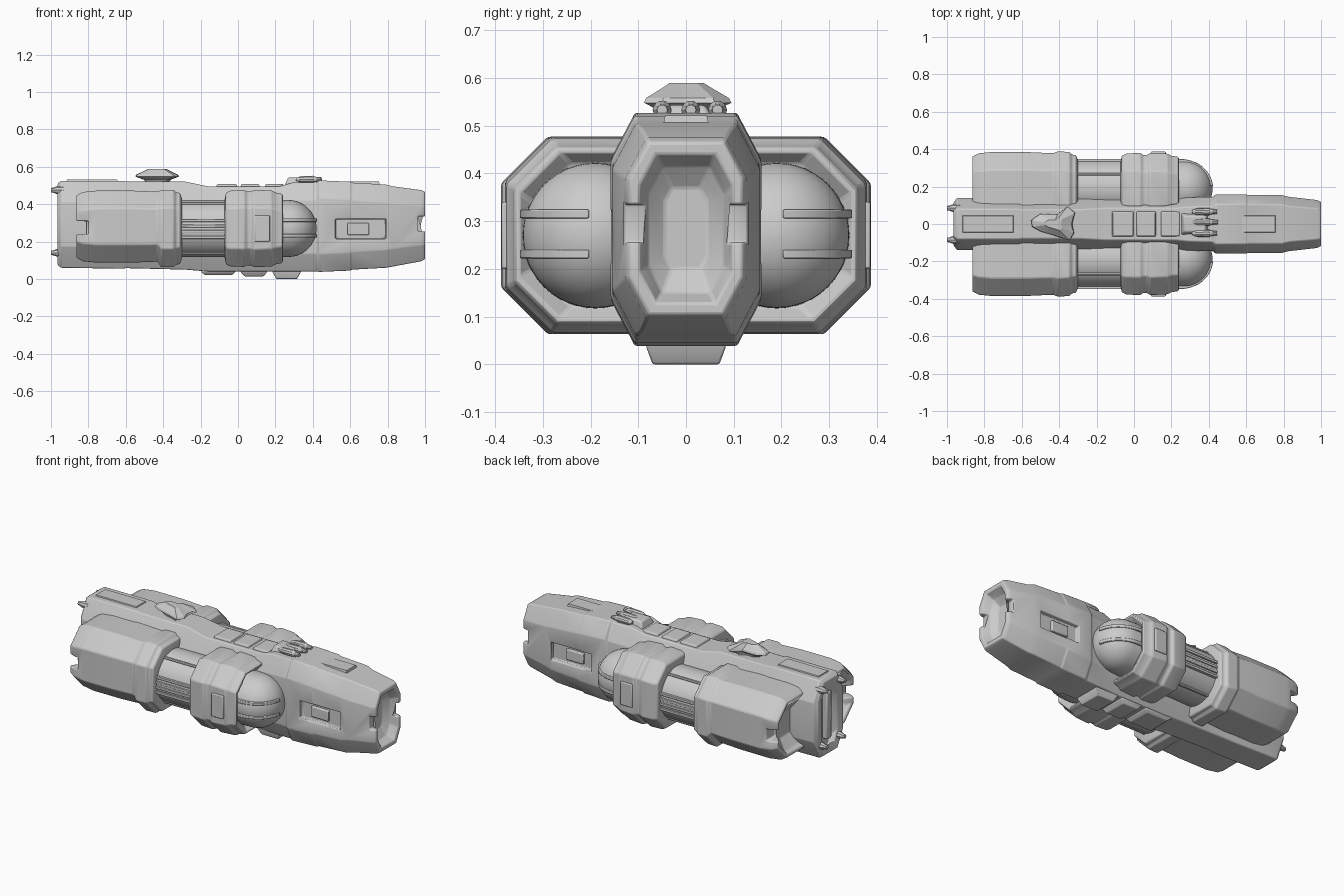
import bpy, bmesh, math
from mathutils import Vector


def finish(name, bm, bevel=0.0, angle=28, cutters=()):
    bmesh.ops.recalc_face_normals(bm, faces=bm.faces)
    me = bpy.data.meshes.new(name)
    bm.to_mesh(me)
    bm.free()
    ob = bpy.data.objects.new(name, me)
    bpy.context.collection.objects.link(ob)
    for c in cutters:
        m = ob.modifiers.new("cut", 'BOOLEAN')
        m.operation, m.object, m.solver = 'DIFFERENCE', c, 'EXACT'
    if bevel:
        m = ob.modifiers.new("bevel", 'BEVEL')
        m.width, m.segments, m.angle_limit = bevel, 2, math.radians(25)
    bpy.ops.object.select_all(action='DESELECT')
    ob.select_set(True)
    bpy.context.view_layer.objects.active = ob
    bpy.ops.object.shade_smooth_by_angle(angle=math.radians(angle))
    return ob


def loft(name, rings, **kw):
    bm = bmesh.new()
    vs = [[bm.verts.new(p) for p in r] for r in rings]
    n = len(vs[0])
    for a, b in zip(vs, vs[1:]):
        for i in range(n):
            j = (i + 1) % n
            bm.faces.new((a[i], a[j], b[j], b[i]))
    bm.faces.new(vs[0])
    bm.faces.new(vs[-1])
    return finish(name, bm, **kw)


def octagon(x, cy, cz, w, h, a, b):
    # chamfered rectangle across the ship: half sizes w, h; chamfers a, b
    pts = [(w, h - b), (w - a, h), (a - w, h), (-w, h - b),
           (-w, b - h), (a - w, -h), (w - a, -h), (w, b - h)]
    return [(x, cy + p, cz + q) for p, q in pts]


def box(name, x0, x1, y0, y1, z0, z1, bevel=0.0, taper=0.0, cutter=False):
    # box whose upper face is inset by taper
    rings = [[(x0 + t, y0 + t, z), (x1 - t, y0 + t, z), (x1 - t, y1 - t, z), (x0 + t, y1 - t, z)]
             for z, t in ((z0, 0), (z1, taper))]
    ob = loft(name, rings, bevel=bevel)
    if cutter:
        ob.hide_render = True
        ob.hide_set(True)
        ob.display_type = 'WIRE'
    return ob


def lathe_x(name, profile, cy, cz, n=40, **kw):
    return loft(name, [[(x, cy + r * math.cos(2 * math.pi * i / n), cz + r * math.sin(2 * math.pi * i / n))
                        for i in range(n)] for x, r in profile], **kw)


def side_box(name, s, x0, x1, y0, y1, z0, z1, **kw):
    return box(name, x0, x1, min(s * y0, s * y1), max(s * y0, s * y1), z0, z1, **kw)


# Main hull: chamfered loft with a hollow nose and a recessed stern
cuts = [box("nose_notch_cutter", 0.963, 1.1, -0.3, 0.3, 0.255, 0.335, cutter=True)]
for s in (1, -1):
    cuts.append(side_box("hull_window_cutter", s, 0.52, 0.79, 0.128, 0.3, 0.215, 0.32, cutter=True))
hull = [(-0.925, .09, .41, .05, .03), (-0.955, .12, .46, .075, .03),  # stern recess
        (-0.965, .075, .51, .115, .05), (-0.945, .06, .525, .14, .06),
        (-0.62, .055, .525, .14, .06), (-0.60, .058, .52, .137, .06),
        (-0.28, .05, .52, .138, .06), (-0.16, .04, .495, .135, .05),
        (0.22, .04, .495, .135, .05), (0.29, .04, .515, .142, .05),
        (0.42, .04, .517, .145, .05), (0.435, .038, .527, .157, .05),
        (0.60, .045, .52, .158, .05), (0.61, .05, .515, .155, .05),
        (0.79, .06, .505, .155, .05), (0.83, .067, .495, .145, .05),
        (0.98, .095, .475, .128, .045), (1.0, .105, .465, .118, .04),
        (1.0, .128, .44, .097, .035), (0.955, .15, .415, .08, .03),
        (0.925, .20, .37, .045, .015)]
loft("main_hull", [octagon(x, 0, (a + b) / 2, w, (b - a) / 2, c, c * 1.9) for x, a, b, w, c in hull],
     bevel=0.005, cutters=cuts)

# Stern slot frame and corner prongs
box("stern_slot_plate", -0.955, -0.92, -0.022, 0.022, 0.15, 0.43, bevel=0.006)
for s in (1, -1):
    for z in (0.14, 0.475):
        lathe_x("stern_prong", [(-0.93, .022), (-0.97, .02), (-0.985, .014), (-1.0, .012)], s * 0.085, z, n=8)

# Top spine plates, with a centre step
for x0, x1 in ((-0.12, 0.0), (0.01, 0.12), (0.14, 0.25)):
    box("spine_plate", x0, x1, -0.07, 0.07, 0.485, 0.507, bevel=0.004, taper=0.008)
box("rear_spine_plate", -0.92, -0.64, -0.05, 0.05, 0.515, 0.531, taper=0.006)
box("fore_spine_plate", 0.47, 0.76, -0.05, 0.05, 0.49, 0.521, taper=0.006)

# Belly keel blocks, the front one standing lowest
for x0, x1, z in ((-0.20, -0.01, .02), (0.01, 0.16, .014), (0.18, 0.34, 0.0)):
    k = [[(x0 + t, -w, zz), (x1 - t, -w, zz), (x1 - t, w, zz), (x0 + t, w, zz)]
         for zz, w, t in ((.06, .085, 0), (.035, .083, .005), (z, .07, .025))]
    loft("belly_keel", k, bevel=0.004)

# Side pods, one set each side
CY, CZ = 0.19, 0.27
for s in (1, -1):
    tag = "left" if s > 0 else "right"
    y = s * CY

    def pod(name, rows, **kw):
        loft(f"{tag}_{name}", [octagon(x, y, CZ + d, w, h, c, c) for x, w, h, c, d in rows], **kw)

    # front armoured drum with a dished face around the dome
    pod("front_drum", [(-0.072, .145, .15, .07, 0), (-0.065, .175, .19, .085, 0), (-0.04, .187, .203, .095, 0),
                       (0.035, .19, .205, .095, 0), (0.05, .178, .197, .09, 0), (0.07, .178, .197, .09, 0),
                       (0.085, .19, .207, .095, 0), (0.18, .186, .203, .095, 0), (0.2, .174, .192, .09, 0),
                       (0.235, .17, .185, .088, 0), (0.242, .16, .175, .085, 0), (0.21, .13, .15, .08, 0)],
        bevel=0.006)
    # rear engine housing with a collar and hollow tail
    slot = side_box("tail_slot_cutter", s, -0.95, -0.80, 0.30, 0.5, 0.24, 0.31, cutter=True)
    pod("rear_engine", [(-0.79, .09, .07, .04, 0), (-0.84, .13, .13, .06, 0), (-0.862, .155, .15, .08, .01),
                        (-0.865, .17, .165, .085, .01), (-0.83, .188, .185, .095, .01),
                        (-0.76, .195, .192, .095, .01), (-0.56, .194, .192, .095, .01),
                        (-0.43, .188, .187, .092, .01), (-0.41, .198, .207, .098, 0), (-0.345, .195, .207, .098, 0),
                        (-0.33, .18, .193, .09, 0), (-0.31, .178, .19, .09, 0), (-0.30, .15, .16, .08, 0)],
        bevel=0.006, cutters=[slot])
    # smooth core cylinder ending in a dome
    dome = [(0.27 + 0.15 * math.sin(t), 0.152 * math.cos(t))
            for t in [math.pi / 2 * i / 12 * 0.985 for i in range(13)]]
    lathe_x(f"{tag}_core_and_dome", [(-0.4, .153), (0.2, .153)] + dome, y, CZ, n=48)
    # rails along the exposed core
    for z in (0.215, 0.245, 0.275, 0.305):
        side_box(f"{tag}_core_rail", s, -0.32, -0.05, 0.30, 0.348, z, z + 0.016, bevel=0.003)
    for a in (60, 120, 240, 300):
        r = 0.152
        lathe_x(f"{tag}_core_pipe", [(-0.32, .009), (-0.05, .009)],
                y + r * math.cos(math.radians(a)), CZ + r * math.sin(math.radians(a)), n=8)
    # two lips that form the channel around the dome
    for z0, z1, k in ((.222, .240, 1), (.240, .306, .95), (.306, .324, 1)):
        arc = [(0.245 + 0.178 * k * math.cos(t), y + s * 0.158 * k * math.sin(t))
               for t in [math.radians(5 + 85 * i / 14) for i in range(15)]]
        arc += [(0.2, y + s * 0.158 * k), (0.2, y)]
        loft(f"{tag}_dome_lip", [[(p, q, z) for p, q in arc] for z in (z0, z1)], bevel=0.003)
    # rib inside the hull window
    side_box(f"{tag}_window_rib", s, 0.585, 0.70, 0.11, 0.143, 0.235, 0.30, bevel=0.006)
    # armour patch on the drum and the engine
    side_box(f"{tag}_drum_patch", s, 0.09, 0.17, 0.365, 0.387, 0.20, 0.34, bevel=0.005)
    # web joining pod to hull
    side_box(f"{tag}_pod_web", s, -0.78, 0.2, 0.08, 0.16, 0.15, 0.39)

# Rear dorsal turret: irregular faceted cap on a stalk
outline = [(-.12, .02), (-.07, .055), (.02, .05), (.075, .095), (.115, .06), (.10, 0),
           (.11, -.05), (.085, -.088), (.0, -.06), (-.07, -.04), (-.115, -.015)]
loft("rear_turret", [[(-0.43 + px * k, py * k, z) for px, py in outline]
                     for z, k in ((.51, .5), (.53, .6), (.548, 1), (.558, .95), (.58, .55), (.589, .4))], angle=20)

# Forward dorsal turret with three barrels
box("front_turret_body", 0.25, 0.40, -0.06, 0.06, 0.50, 0.543, bevel=0.008, taper=0.018)
for ty, x1 in ((.066, .445), (.01, .45), (-.05, .445)):
    lathe_x("turret_barrel", [(0.31, .008), (0.335, .018), (0.40, .02), (0.41, .015), (x1, .011)], ty, 0.533, n=10)
